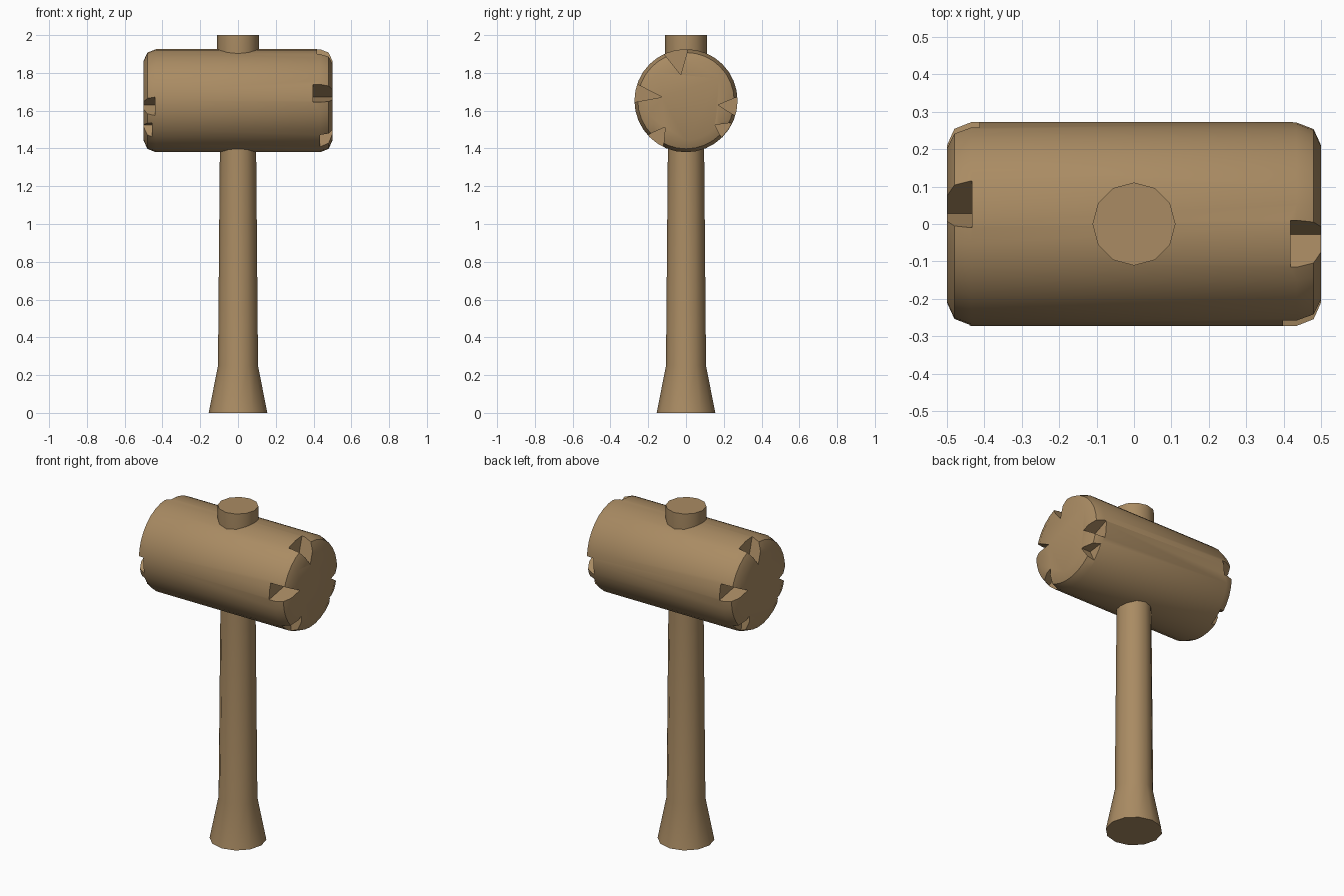
import bpy, bmesh, math
from mathutils import Matrix, Vector

if "Cube" in bpy.data.objects:
    bpy.data.objects.remove(bpy.data.objects["Cube"])

HEAD_Z = 1.653


def material(name, color):
    mat = bpy.data.materials.new(name)
    mat.use_nodes = True
    mat.diffuse_color = color
    mat.node_tree.nodes["Principled BSDF"].inputs["Base Color"].default_value = color
    return mat


wood = material("brown wood", (0.40, 0.26, 0.125, 1))


def finish(bm, name):
    bmesh.ops.recalc_face_normals(bm, faces=bm.faces)
    mesh = bpy.data.meshes.new(name)
    bm.to_mesh(mesh)
    bm.free()
    mesh.materials.append(wood)
    obj = bpy.data.objects.new(name, mesh)
    bpy.context.collection.objects.link(obj)
    return obj


def lathe(name, profile, sides, matrix=Matrix()):
    """Closed turned solid from (radius, height) pairs around z."""
    bm = bmesh.new()
    rings = []
    for r, h in profile:
        angles = [math.tau * i / sides for i in range(sides)]
        rings.append([bm.verts.new((r * math.cos(a), r * math.sin(a), h)) for a in angles])
    for low, high in zip(rings, rings[1:]):
        for i in range(sides):
            j = (i + 1) % sides
            bm.faces.new((low[i], low[j], high[j], high[i]))
    bm.faces.new(rings[0])
    bm.faces.new(rings[-1])
    bmesh.ops.transform(bm, matrix=matrix, verts=bm.verts)
    return finish(bm, name)


def smooth(obj, degrees):
    bpy.ops.object.select_all(action="DESELECT")
    obj.select_set(True)
    bpy.context.view_layer.objects.active = obj
    bpy.ops.object.shade_smooth_by_angle(angle=math.radians(degrees))


# Handle: flared foot, slim shaft, and a peg that pokes out of the head
handle = lathe("handle", [(0.155, 0), (0.106, 0.25), (0.096, 1.40),
                          (0.096, 1.60), (0.111, 1.75), (0.111, 2.0)], 12)
smooth(handle, 35)

# Head: barrel lying along x with rounded rims
rim = [(0.21, 0.5), (0.255, 0.48), (0.273, 0.435)]
profile = [(r, -x) for r, x in rim] + [(r, x) for r, x in reversed(rim)]
lying = Matrix.Translation((0, 0, HEAD_Z)) @ Matrix.Rotation(math.pi / 2, 4, "Y")
head = lathe("mallet_head", profile, 32, lying)

# Chips in the rims: inner x, apex, and the two mouth corners as (y, z)
chips = [
    (0.418, (-0.028, 1.79), (-0.116, 1.90), (0.01, 1.925)),
    (0.398, (-0.127, 1.672), (-0.26, 1.74), (-0.273, 1.645)),
    (0.435, (-0.11, 1.513), (-0.206, 1.47), (-0.12, 1.41)),
    (0.440, (0.153, 1.524), (0.228, 1.534), (0.19, 1.45)),
    (0.425, (0.17, 1.63), (0.27, 1.672), (0.254, 1.577)),
]


def chip_cutter(name, inner, apex, mouth, end):
    """Wedge along x that opens outwards past the barrel."""
    tip = Vector(apex)
    outline = [tip] + [tip + (Vector(p) - tip) * 1.6 for p in mouth]
    bm = bmesh.new()
    loops = [[bm.verts.new((end * x, end * p.x, p.y)) for p in outline] for x in (inner, 0.6)]
    for i in range(3):
        j = (i + 1) % 3
        bm.faces.new((loops[0][i], loops[0][j], loops[1][j], loops[1][i]))
    for loop in loops:
        bm.faces.new(loop)
    return finish(bm, name)


cutters = []
for end, side in ((1, "left"), (-1, "right")):
    for n, (inner, apex, a, b) in enumerate(chips):
        # The right end carries the same chips turned half round, slightly shallower
        depth = inner if end > 0 else inner + 0.015
        cutter = chip_cutter(f"{side}_chip_cutter_{n + 1}", depth, apex, (a, b), end)
        cutter.hide_render = True
        cutters.append(cutter)
        cut = head.modifiers.new(cutter.name, "BOOLEAN")
        cut.operation = "DIFFERENCE"
        cut.solver = "EXACT"
        cut.object = cutter

# Bake the cuts, then drop the cutters
bpy.context.view_layer.update()
graph = bpy.context.evaluated_depsgraph_get()
head.data = bpy.data.meshes.new_from_object(head.evaluated_get(graph))
head.modifiers.clear()
for cutter in cutters:
    bpy.data.objects.remove(cutter)
smooth(head, 44)
